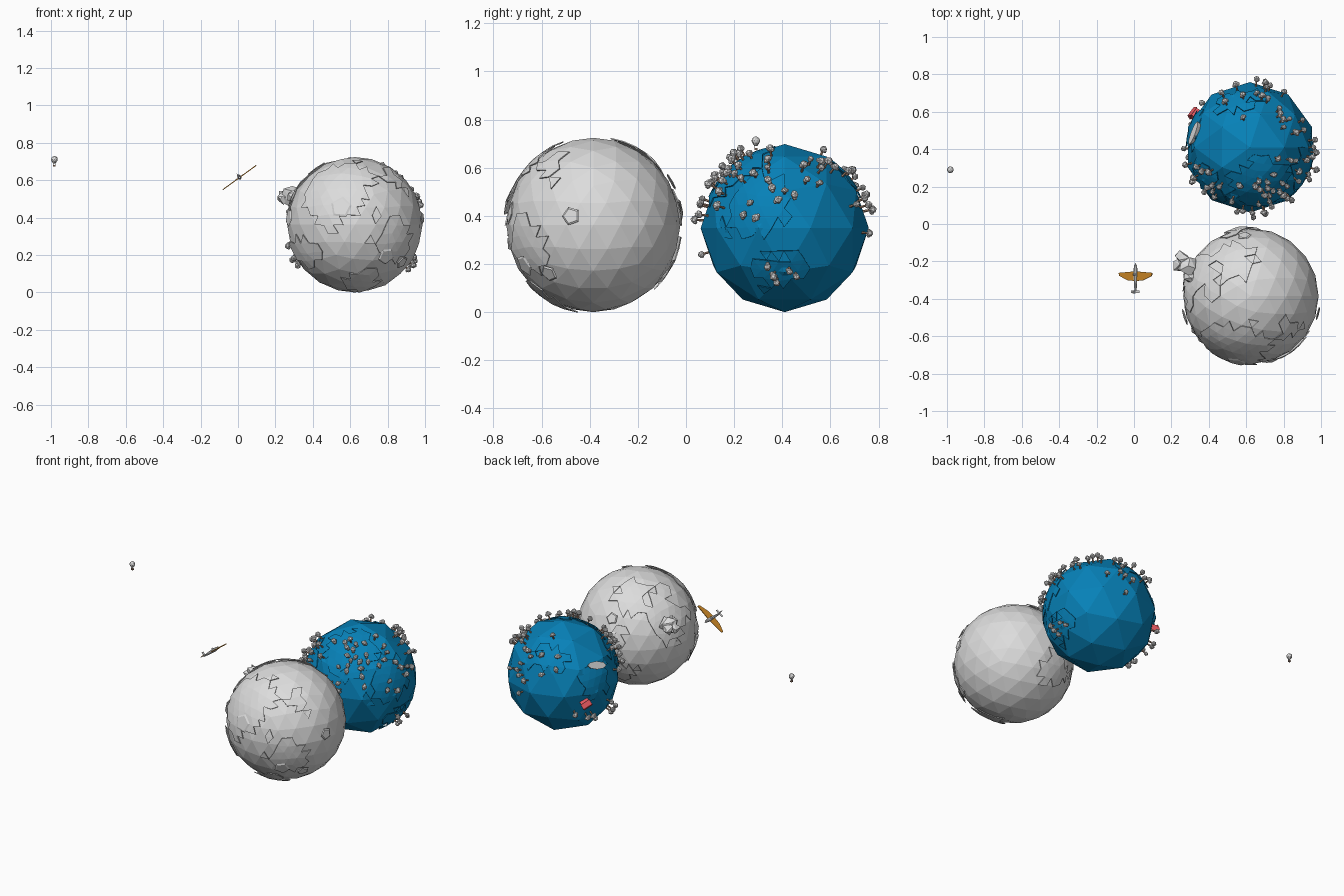
import bpy, bmesh, math, random
from mathutils import Vector, Matrix, noise

random.seed(4)
cube = bpy.data.objects.get("Cube")
if cube:
    bpy.data.objects.remove(cube, do_unlink=True)


def material(name, r, g, b):
    m = bpy.data.materials.new(name)
    m.use_nodes = True
    m.diffuse_color = (r, g, b, 1)
    m.node_tree.nodes["Principled BSDF"].inputs["Base Color"].default_value = (r, g, b, 1)
    return m


GREY = material("pale grey", 0.72, 0.72, 0.72)
BLUE = material("ocean blue", 0.002, 0.22, 0.48)
RED = material("house red", 0.8, 0.1, 0.12)
ORANGE = material("wing orange", 0.62, 0.25, 0.02)
BARK = material("bark brown", 0.38, 0.24, 0.17)


def finish(name, bm, *mats):
    bmesh.ops.recalc_face_normals(bm, faces=bm.faces)
    me = bpy.data.meshes.new(name)
    bm.to_mesh(me)
    bm.free()
    for m in mats:
        me.materials.append(m)
    ob = bpy.data.objects.new(name, me)
    bpy.context.collection.objects.link(ob)
    return ob


def upright(point, direction, spin=0):
    """Matrix that stands local z along a direction."""
    turn = Vector(direction).to_track_quat('Z', 'Y').to_matrix().to_4x4()
    return Matrix.Translation(point) @ turn @ Matrix.Rotation(spin, 4, 'Z')


def ball(bm, level, radius, mat):
    return bmesh.ops.create_icosphere(bm, subdivisions=level, radius=radius, matrix=mat)["verts"]


def tube(bm, r1, r2, depth, mat, sides=6):
    return bmesh.ops.create_cone(bm, cap_ends=True, segments=sides, radius1=r1, radius2=r2,
                                 depth=depth, matrix=mat)["verts"]


def box(bm, size, mat):
    return bmesh.ops.create_cube(bm, size=1, matrix=mat @ Matrix.Diagonal((*size, 1)))["verts"]


def paint(verts, index):
    for f in {f for v in verts for f in v.link_faces}:
        f.material_index = index


def globe(name, centre, radius, level, mat):
    bm = bmesh.new()
    ball(bm, level, radius, Matrix.Translation(centre))
    return finish(name, bm, mat)


def land(name, centre, radius, patches, mat):
    """Ragged land plates: shell faces near patch centres, edges broken by noise."""
    bm = bmesh.new()
    ball(bm, 4, radius, Matrix())

    def is_land(p):
        d = p.normalized()
        ragged = 0.25 * noise.noise(d * 4) + 0.15 * noise.noise(d * 9)
        return any(d.angle(Vector(c)) + ragged < size for c, size in patches)

    # Uneven vertices break up the regular coastline
    for v in bm.verts:
        v.co += noise.noise_vector(v.co * 40) * 0.012
        v.co = v.co.normalized() * (radius + 0.005 * noise.noise(v.co * 12))
    sea = [f for f in bm.faces if not is_land(f.calc_center_median())]
    bmesh.ops.delete(bm, geom=sea, context='FACES')
    bmesh.ops.translate(bm, verts=bm.verts, vec=centre)
    solid = finish(name, bm, mat).modifiers.new("thickness", 'SOLIDIFY')
    solid.thickness = 0.005
    solid.offset = 0


# Two globes
MOON = Vector((0.625, -0.385, 0.362))
SEA = Vector((0.62, 0.41, 0.349))
globe("grey_globe", MOON, 0.362, 3, GREY)
blue_globe = globe("blue_globe", SEA, 0.349, 2, BLUE)

# Land plates
land("grey_land", MOON, 0.369, [
    ((-0.3, -0.8, 0.5), 0.5), ((0.55, -0.8, -0.2), 0.3), ((-0.75, -0.5, -0.4), 0.28),
    ((0.1, -0.5, -0.85), 0.22), ((0.6, -0.5, 0.6), 0.16), ((-0.8, 0.3, 0.5), 0.4),
    ((-0.2, 0.6, 0.8), 0.3), ((-0.1, 0.9, -0.45), 0.3), ((-0.2, 0.95, 0.2), 0.22)], GREY)
land("blue_land", SEA, 0.342, [
    ((0.2, -0.6, 0.75), 0.5), ((0.8, -0.3, 0.3), 0.45), ((-0.6, -0.6, 0.45), 0.35),
    ((0.8, -0.1, -0.5), 0.25), ((-0.15, 0.75, 0.6), 0.3), ((-0.85, 0.3, 0.2), 0.3)], BLUE)

# Loose plates that lift off the grey globe
bm = bmesh.new()
for d, size in [((-0.17, 0.97, 0.18), 0.05), ((-0.1, 0.9, 0.5), 0.04), ((0.75, -0.55, -0.6), 0.04),
                ((0.5, -0.85, -0.5), 0.05), ((-0.2, -0.95, 0.25), 0.06), ((0.97, -0.25, 0.1), 0.04),
                ((-0.95, -0.3, 0.1), 0.05)]:
    p = MOON + Vector(d).normalized() * 0.373
    tube(bm, size, size * 0.8, 0.005, upright(p, d, size * 40), 5)
finish("loose_plates", bm, GREY)

# Rocky outcrop on the left of the grey globe
bm = bmesh.new()
for offset, size in [((0, 0, 0), 0.055), ((0.02, -0.055, 0), 0.035), ((-0.025, 0.045, 0), 0.032),
                     ((-0.04, 0, -0.01), 0.03)]:
    rock = ball(bm, 1, size, Matrix.Translation(Vector((0.28, -0.225, 0.52)) + Vector(offset)))
    for v in rock:
        v.co += Vector([random.uniform(-0.014, 0.014) for _ in range(3)])
finish("rock_outcrop", bm, GREY)


# Trees scattered in groves on the blue globe, never too close together
def surface(direction):
    """Point of the faceted blue globe under a direction."""
    return blue_globe.ray_cast(SEA, direction)[1]


groves = [((0.2, -0.6, 0.75), 0.45, 30), ((0.75, -0.3, 0.5), 0.4, 24), ((-0.6, -0.6, 0.5), 0.35, 18),
          ((0.88, -0.1, -0.5), 0.17, 9), ((-0.15, 0.75, 0.6), 0.3, 14), ((0.5, 0.4, 0.75), 0.2, 7),
          ((0, -1, 0.2), 0.3, 10), ((-0.85, -0.2, -0.5), 0.2, 5), ((0.2, 1, 0.25), 0.25, 5),
          ((-0.75, 0.35, -0.4), 0.18, 4)]
bm = bmesh.new()
planted = []
for middle, spread, count in groves:
    for _ in range(count):
        d = Vector(middle).normalized() + Vector([random.gauss(0, spread * 0.6) for _ in range(3)])
        d.normalize()
        if any(d.angle(other) < 0.09 for other in planted):
            continue
        planted.append(d)
        stand = upright(surface(d), d, random.uniform(0, 6))
        size = random.uniform(0.85, 1.15)
        paint(tube(bm, 0.006, 0.0045, 0.034 * size, stand @ Matrix.Translation((0, 0, 0.012))), 1)
        for x, z, r in [(0, 0.037, 0.016), (0.011, 0.031, 0.01), (-0.01, 0.033, 0.01)]:
            ball(bm, 1, r * size, stand @ Matrix.Translation((x * size, 0, z * size)))
finish("trees", bm, GREY, BARK)

# Red house with a gabled roof
d = Vector((-0.315, 0.19, -0.065)).normalized()
stand = upright(surface(d), d, 0.5)
bm = bmesh.new()
box(bm, (0.052, 0.042, 0.036), stand @ Matrix.Translation((0, 0, 0.014)))
roof = box(bm, (0.062, 0.053, 0.02), stand @ Matrix.Translation((0, 0, 0.04)))
back = stand.inverted()
for v in roof:
    local = back @ v.co
    if local.z > 0.04:
        v.co = stand @ Vector((local.x, 0, local.z))
bmesh.ops.remove_doubles(bm, verts=bm.verts, dist=0.0001)
finish("house", bm, RED)

# Grey boat-shaped slab lying on the blue globe
d = Vector((-0.28, 0.07, 0.15)).normalized()
along = Vector((-0.7, -0.7, 0))
side = d.cross(along).normalized()
along = side.cross(d)
frame = Matrix((along, side, d)).transposed().to_4x4()
frame.translation = surface(d) + d * 0.01
bm = bmesh.new()
tube(bm, 0.05, 0.06, 0.022, frame @ Matrix.Diagonal((1.15, 0.42, 1, 1)), 8)
finish("boat", bm, GREY)

# Banked aeroplane, nose towards the back
bank = Matrix.Translation((0.008, -0.275, 0.615)) @ Matrix.Rotation(math.radians(-36), 4, 'Y')
bm = bmesh.new()
body = bank @ Matrix.Rotation(math.radians(-90), 4, 'X')
tube(bm, 0.005, 0.012, 0.11, body @ Matrix.Translation((0, 0, -0.04)), 8)
tube(bm, 0.012, 0.008, 0.04, body @ Matrix.Translation((0, 0, 0.035)), 8)
tube(bm, 0.006, 0.001, 0.012, body @ Matrix.Translation((0, 0, 0.06)), 8)
ball(bm, 1, 0.009, bank @ Matrix.Translation((0, 0.005, 0.01)))
box(bm, (0.055, 0.014, 0.003), bank @ Matrix.Translation((0, -0.088, 0.002)))
box(bm, (0.003, 0.016, 0.025), bank @ Matrix.Translation((0, -0.088, 0.014)))
finish("aeroplane_body", bm, GREY)

# Tapered wings, mirrored from one half outline
half = [(0, 0.022), (0.11, 0.014), (0.108, -0.002), (0.05, -0.026), (0, -0.03)]
outline = half + [(-x, y) for x, y in reversed(half[1:-1])]
bm = bmesh.new()
wing = bm.faces.new([bm.verts.new((x, y, -0.003)) for x, y in outline])
top = bmesh.ops.extrude_face_region(bm, geom=[wing])["geom"]
bmesh.ops.translate(bm, vec=(0, 0, 0.005), verts=[g for g in top if isinstance(g, bmesh.types.BMVert)])
bm.transform(bank)
finish("wings", bm, ORANGE)

# Small hot-air balloon
place = Matrix.Translation((-0.982, 0.29, 0.712))
bm = bmesh.new()
ball(bm, 2, 0.018, place)
tube(bm, 0.006, 0.016, 0.014, place @ Matrix.Translation((0, 0, -0.015)), 8)
for x in (-0.005, 0.005):
    for y in (-0.005, 0.005):
        tube(bm, 0.0008, 0.0008, 0.014, place @ Matrix.Translation((x, y, -0.026)), 4)
paint(box(bm, (0.012, 0.012, 0.009), place @ Matrix.Translation((0, 0, -0.034))), 1)
finish("balloon", bm, GREY, BARK)
